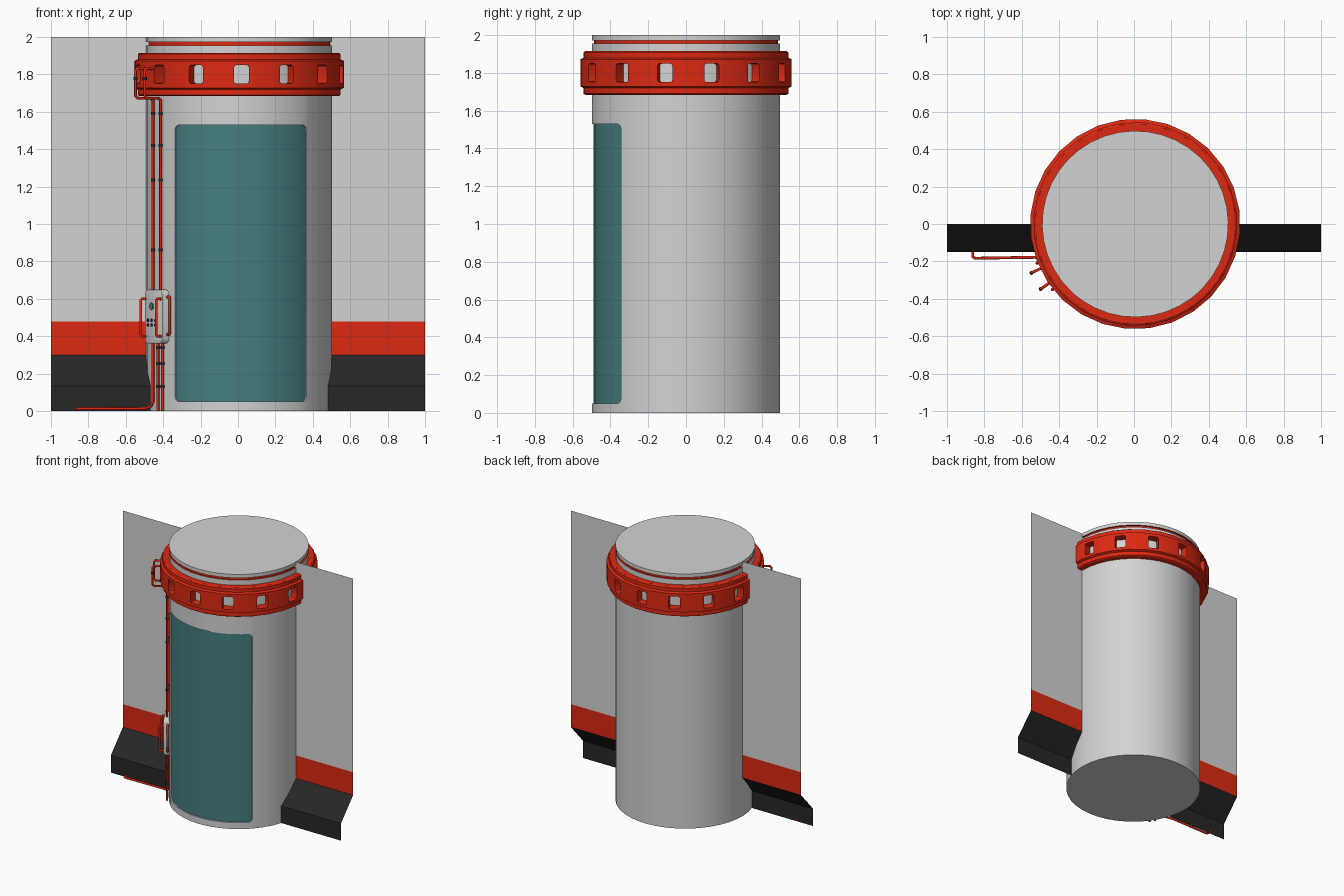
import bpy, bmesh
from math import sin, cos, radians, sqrt, pi
from mathutils import Vector, Matrix

cube = bpy.data.objects.get("Cube")
if cube:
    bpy.data.objects.remove(cube)

CX = 0.0065      # axis of the column
R = 0.498        # column radius
TURN = 1.3       # degrees the column is turned about its axis


def material(name, rgb):
    m = bpy.data.materials.new(name)
    m.use_nodes = True
    m.diffuse_color = (*rgb, 1)
    m.node_tree.nodes["Principled BSDF"].inputs["Base Color"].default_value = (*rgb, 1)
    return m


GREY = material("light grey", (0.65, 0.65, 0.65))
RED = material("red", (0.72, 0.022, 0.006))
BLACK = material("black", (0.02, 0.02, 0.02))
TEAL = material("teal", (0.06, 0.21, 0.21))


def polar(r, deg, z):
    """Point around the column; 0 degrees is the front, positive towards +x."""
    a = radians(deg)
    return Vector((CX + r * sin(a), -r * cos(a), z))


def finish(bm, name, mats, smooth=True):
    me = bpy.data.meshes.new(name)
    bm.to_mesh(me)
    bm.free()
    ob = bpy.data.objects.new(name, me)
    bpy.context.collection.objects.link(ob)
    for m in mats:
        me.materials.append(m)
    if smooth:
        bpy.ops.object.select_all(action='DESELECT')
        ob.select_set(True)
        bpy.context.view_layer.objects.active = ob
        bpy.ops.object.shade_smooth_by_angle(angle=radians(30))
    return ob


def loft(bm, columns, mats, closed=True):
    """Skin neighbouring columns of points; mats gives a material per row."""
    vs = [[bm.verts.new(p) for p in col] for col in columns]
    n = len(vs)
    for i in range(n if closed else n - 1):
        a, b = vs[i], vs[(i + 1) % n]
        for j, mat in enumerate(mats):
            k = (j + 1) % len(a)
            bm.faces.new((a[j], b[j], b[k], a[k])).material_index = mat(i) if callable(mat) else mat
    return vs


# Column with recessed door and a red groove near the top
HALF, CORNER, RECESS = 45, 0.03, 0.009
DOOR_LOW, DOOR_HIGH = 0.05, 1.53


def body_column(deg, inside):
    t = min(radians(HALF - abs(deg)) * R, CORNER) if inside else 0
    lift = CORNER - sqrt(max(0, CORNER ** 2 - (CORNER - t) ** 2))
    lo, hi = DOOR_LOW + lift, DOOR_HIGH - lift
    d = R - RECESS if inside else R
    g = R - 0.012
    prof = [(R, 0), (R, lo), (d, lo), (d, hi), (R, hi), (R, 1.955),
            (g, 1.955), (g, 1.972), (R, 1.972), (R, 2)]
    return [polar(r, deg + TURN, z) for r, z in prof]


half_door = [HALF, HALF - 0.25, HALF - 1, HALF - 2, HALF - 3.5, 36, 27, 18, 9]
door_angles = [-a for a in half_door] + [0] + half_door[::-1]
outer_angles = [HALF + 9 * i for i in range(31)]
columns = [body_column(a, True) for a in door_angles]
columns += [body_column(a, False) for a in outer_angles]
door_count = len(door_angles) - 1

bm = bmesh.new()
rows = [0, 0, lambda i: 2 if i < door_count else 0, 0, 0, 1, 1, 1, 0]
vs = loft(bm, columns, rows)
bm.faces.new([c[-1] for c in vs])
bm.faces.new([c[0] for c in reversed(vs)])
bmesh.ops.remove_doubles(bm, verts=bm.verts, dist=1e-5)
bmesh.ops.recalc_face_normals(bm, faces=bm.faces)
finish(bm, "column", [GREY, RED, TEAL])

# Red collar with fourteen small openings
SIDES = 28
collar_prof = [(0.495, 1.684), (0.535, 1.684), (0.545, 1.69), (0.545, 1.72), (0.562, 1.728),
               (0.562, 1.872), (0.545, 1.88), (0.545, 1.908), (0.535, 1.915), (0.495, 1.915)]
bm = bmesh.new()
loft(bm, [[polar(r, TURN + (i - 0.5) * 360 / SIDES, z) for r, z in collar_prof]
          for i in range(SIDES)], [0] * len(collar_prof))
bmesh.ops.recalc_face_normals(bm, faces=bm.faces)
bm.faces.ensure_lookup_table()
rows = len(collar_prof)
for f in [bm.faces[i * rows + 4] for i in range(0, SIDES, 2)]:
    bmesh.ops.inset_individual(bm, faces=[f], thickness=0.032)
    centre = f.calc_center_median()
    normal = f.normal.copy()
    ring = list(f.verts)
    bmesh.ops.delete(bm, geom=[f], context='FACES_ONLY')
    # side walls of the opening
    back = [bm.verts.new(v.co - normal * 0.065) for v in ring]
    for k in range(4):
        m = (k + 1) % 4
        bm.faces.new((ring[k], ring[m], back[m], back[k]))
    bmesh.ops.bevel(bm, geom=[e for v, w in zip(ring, back) for e in v.link_edges if w in e.verts],
                    offset=0.012, segments=2, profile=0.5, affect='EDGES')
bmesh.ops.recalc_face_normals(bm, faces=bm.faces)
finish(bm, "collar", [RED])


# Wall sheet, red band and sloping skirting
def sheet(name, profile, mat):
    bm = bmesh.new()
    loft(bm, [[Vector((x, y, z)) for y, z in profile] for x in (-1, 1)],
         [0] * (len(profile) - 1), closed=False)
    finish(bm, name, [mat], smooth=False)


sheet("wall", [(0, 0.48), (0, 2)], GREY)
sheet("wall_band", [(0, 0.3), (0, 0.48)], RED)
sheet("skirting", [(-0.15, 0), (-0.15, 0.135), (0, 0.3)], BLACK)


def pipe(name, points, radius=0.008, mat=RED):
    cu = bpy.data.curves.new(name, 'CURVE')
    cu.dimensions = '3D'
    cu.bevel_depth = radius
    cu.bevel_resolution = 2
    cu.use_fill_caps = True
    sp = cu.splines.new('POLY')
    sp.points.add(len(points) - 1)
    for p, co in zip(sp.points, points):
        p.co = (*co, 1)
    ob = bpy.data.objects.new(name, cu)
    bpy.context.collection.objects.link(ob)
    cu.materials.append(mat)
    bpy.ops.object.select_all(action='DESELECT')
    ob.select_set(True)
    bpy.context.view_layer.objects.active = ob
    bpy.ops.object.convert(target='MESH')
    bpy.ops.object.shade_smooth_by_angle(angle=radians(50))


def clips(deg, heights):
    for z in heights:
        pipe("pipe_clip", [polar(0.51, deg, z - 0.008), polar(0.51, deg, z + 0.008)], 0.011, BLACK)


# Upper pipes, bending out around the collar
rise = [(0.51, 0.62), (0.51, 1.66), (0.522, 1.673), (0.6, 1.673),
        (0.613, 1.686), (0.613, 1.82), (0.602, 1.832), (0.55, 1.832)]
for deg in (-64.8, -55.5):
    pipe("upper_pipe", [polar(r, deg, z) for r, z in rise])
    clips(deg, (0.86, 1.235, 1.42, 1.59))
    pipe("collar_clip", [polar(0.613, deg, 1.77), polar(0.613, deg, 1.786)], 0.011, BLACK)

# Lower pipes to the ground, one running off along the skirting
for deg in (-58.5, -53.5):
    pipe("lower_pipe", [polar(0.51, deg, 0), polar(0.51, deg, 0.4)])
    clips(deg, (0.13, 0.255, 0.34))
start = polar(0.51, -64.8, 0.4)
pipe("ground_pipe", [start, (start.x, start.y, 0.05), (start.x - 0.012, start.y + 0.01, 0.025),
                     (-0.5, -0.185, 0.014), (-0.53, -0.178, 0.013), (-0.85, -0.183, 0.013),
                     (-0.862, -0.175, 0.013), (-0.862, -0.145, 0.013)])

# Control box; local x runs sideways, local -y points out from the column
BOX = Matrix.Translation((CX, 0, 0)) @ Matrix.Rotation(radians(-60), 4, 'Z')


def on_box(t, r, z):
    return BOX @ Vector((t, -r, z))


bm = bmesh.new()
bmesh.ops.create_cube(bm, size=1, matrix=Matrix.Translation((0, -0.503, 0.505))
                      @ Matrix.Diagonal((0.19, 0.055, 0.29, 1)))
upright = [e for e in bm.edges if abs(e.verts[0].co.y - e.verts[1].co.y) > 0.01]
bmesh.ops.bevel(bm, geom=upright, offset=0.03, segments=3, profile=0.5, affect='EDGES')
rim = [e for e in bm.edges if all(v.co.y < -0.52 for v in e.verts)]
bmesh.ops.bevel(bm, geom=rim, offset=0.006, segments=2, profile=0.5, affect='EDGES')
bmesh.ops.transform(bm, matrix=BOX, verts=bm.verts)
finish(bm, "control_box", [GREY])

# Knob and buttons on the box
pipe("knob", [on_box(-0.015, 0.528, 0.56), on_box(-0.015, 0.537, 0.56)], 0.02, TEAL)
for t in (-0.055, -0.015, 0.025):
    for z in (0.46, 0.485):
        pipe("button", [on_box(t, 0.528, z), on_box(t, 0.535, z)], 0.009, BLACK)

# Handles at both sides of the box
for s in (-1, 1):
    front = [(0.52, 0.4), (0.552, 0.4), (0.56, 0.408), (0.56, 0.592), (0.552, 0.6), (0.52, 0.6)]
    pipe("front_handle", [on_box(s * 0.082, r, z) for r, z in front])
    side = [(0.08, 0.41), (0.112, 0.41), (0.12, 0.418), (0.12, 0.602), (0.112, 0.61), (0.08, 0.61)]
    pipe("side_handle", [on_box(s * t, 0.498, z) for t, z in side])
